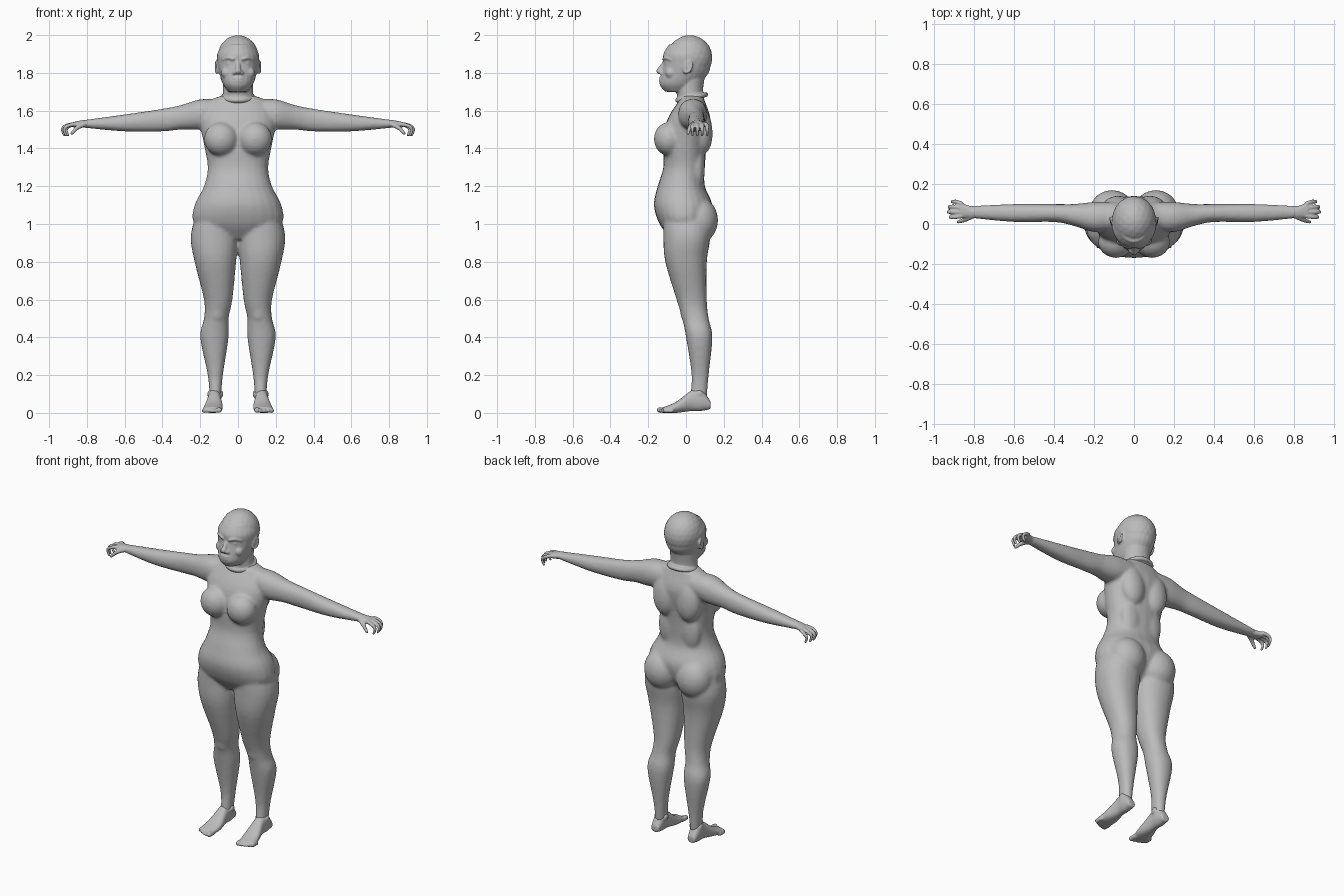
import bpy
import bmesh
import math
from mathutils import Matrix, Vector

SIDES = {"left": 1, "right": -1}

default_cube = bpy.data.objects.get("Cube")
if default_cube:
    bpy.data.objects.remove(default_cube, do_unlink=True)

skin = bpy.data.materials.new("grey skin")
skin.use_nodes = True
grey = (0.5, 0.5, 0.5, 1)
skin.diffuse_color = grey
skin.node_tree.nodes["Principled BSDF"].inputs["Base Color"].default_value = grey


def smooth_sections(rows, steps=4):
    """List sections along a smooth curve through the given rows."""
    keys = [Vector(row) for row in rows]
    last = len(keys) - 1
    sections = []
    for i in range(last):
        start, end = keys[i], keys[i + 1]
        leave = (end - keys[max(i - 1, 0)]) / 2
        arrive = (keys[min(i + 2, last)] - start) / 2
        for step in range(steps):
            t = step / steps
            ease = t * t * (3 - 2 * t)
            sections.append(start.lerp(end, ease) + leave * (t * (1 - t) ** 2)
                            - arrive * (t * t * (1 - t)))
    return sections + [keys[last]]


def bridge(bm, rings, closed=False):
    """Join neighbouring rings with quads and cap open ends."""
    following = rings[1:] + rings[:1] if closed else rings[1:]
    for lower, upper in zip(rings, following):
        for i in range(len(lower)):
            bm.faces.new((lower[i - 1], lower[i], upper[i], upper[i - 1]))
    if not closed:
        bm.faces.new(rings[0])
        bm.faces.new(rings[-1])


def rounded(value, squareness):
    return math.copysign(abs(value) ** (2 / squareness), value)


def loft(bm, axis, rows, side=1, squareness=2.2, segments=24):
    """Skin rounded sections; each row is (position, a_min, a_max, b_min, b_max)."""
    rings = []
    for position, a_min, a_max, b_min, b_max in smooth_sections(rows):
        ring = []
        for i in range(segments):
            angle = math.tau * i / segments
            across = rounded(math.cos(angle), squareness)
            along = rounded(math.sin(angle), squareness)
            a = (a_min + a_max + (a_max - a_min) * across) / 2
            b = (b_min + b_max + (b_max - b_min) * along) / 2
            places = {"x": (position, a, b), "y": (a, position, b), "z": (a, b, position)}
            x, y, z = places[axis]
            ring.append(bm.verts.new((x * side, y, z)))
        rings.append(ring)
    bridge(bm, rings)


def column(bm, rows, squareness=2):
    """Centred upright loft; each row is (height, half_width, front, back)."""
    full_rows = [(height, -half_width, half_width, front, back)
                 for height, half_width, front, back in rows]
    loft(bm, "z", full_rows, squareness=squareness)


def blob(bm, centre, radii, side=1, tilt=0):
    x, y, z = centre
    placement = Matrix.Translation((x * side, y, z))
    shape = Matrix.Rotation(tilt, 4, "X") @ Matrix.Diagonal((*radii, 1))
    bmesh.ops.create_icosphere(bm, subdivisions=3, radius=1, matrix=placement @ shape)


def tube(bm, centres, start_radius, end_radius, side=1, closed=False, segments=10):
    """Round tube along a path, carrying its frame smoothly round the bends."""
    count = len(centres)
    normal = (centres[1] - centres[0]).orthogonal()
    rings = []
    for i, centre in enumerate(centres):
        before = centres[i - 1] if closed or i else centre
        after = centres[(i + 1) % count] if closed or i < count - 1 else centre
        direction = (after - before).normalized()
        normal = (normal - direction * normal.dot(direction)).normalized()
        binormal = direction.cross(normal)
        radius = start_radius + (end_radius - start_radius) * i / (count - 1)
        ring = []
        for k in range(segments):
            angle = math.tau * k / segments
            x, y, z = centre + (normal * math.cos(angle) + binormal * math.sin(angle)) * radius
            ring.append(bm.verts.new((x * side, y, z)))
        rings.append(ring)
    bridge(bm, rings, closed)


def digit(bm, points, start_radius, end_radius, side=1):
    """Tapering bent tube with a rounded tip."""
    tube(bm, smooth_sections(points), start_radius, end_radius, side)
    blob(bm, points[-1], (end_radius, end_radius, end_radius), side)


def rim(bm, centre, across, along, thickness, side=1, count=32):
    """Rounded rim around an ellipse."""
    angles = [math.tau * i / count for i in range(count)]
    path = [Vector(centre) + Vector(across) * math.cos(angle) + Vector(along) * math.sin(angle)
            for angle in angles]
    tube(bm, path, thickness, thickness, side, closed=True)


def finish(bm, name, voxel, smoothing):
    """Fuse the overlapping volumes into one smooth surface."""
    bmesh.ops.recalc_face_normals(bm, faces=bm.faces)
    mesh = bpy.data.meshes.new(name)
    bm.to_mesh(mesh)
    bm.free()
    mesh.materials.append(skin)
    part = bpy.data.objects.new(name, mesh)
    bpy.context.collection.objects.link(part)
    fuse = part.modifiers.new("fuse", "REMESH")
    fuse.mode = "VOXEL"
    fuse.voxel_size = voxel
    fuse.use_smooth_shade = True
    soften = part.modifiers.new("soften", "SMOOTH")
    soften.factor = 0.5
    soften.iterations = smoothing


# Torso
body = bmesh.new()
column(body, [
    (.92, .1, -.08, .06), (1, .23, -.14, .12), (1.1, .23, -.17, .14),
    (1.2, .18, -.15, .1), (1.3, .16, -.12, .1), (1.42, .18, -.12, .11),
    (1.55, .2, -.1, .13), (1.65, .15, -.04, .1), (1.68, .08, -.03, .09)], 2.2)
for side in SIDES.values():
    # Breast, shoulder blade, lower back and buttock
    blob(body, (.09, -.09, 1.45), (.09, .08, .09), side)
    blob(body, (.08, .08, 1.5), (.08, .06, .13), side, .1)
    blob(body, (.07, .06, 1.3), (.07, .04, .13), side)
    blob(body, (.11, .07, 1.02), (.11, .1, .12), side)
    # Leg and kneecap
    loft(body, "z", [
        (.08, .09, .15, .02, .11), (.2, .08, .16, .03, .12), (.4, .05, .2, 0, .14),
        (.5, .05, .18, -.02, .12), (.6, .03, .18, -.05, .11), (.8, .01, .23, -.11, .11),
        (.94, 0, .25, -.12, .13), (1.08, .03, .21, -.12, .12)], side)
    blob(body, (.11, 0, .53), (.04, .03, .05), side)
    # Arm
    loft(body, "x", [
        (.1, -.03, .11, 1.52, 1.66), (.2, -.04, .11, 1.5, 1.66), (.3, -.01, .1, 1.5, 1.63),
        (.4, .01, .1, 1.49, 1.61), (.6, .01, .1, 1.49, 1.58), (.82, .03, .09, 1.51, 1.55)],
        side)
finish(body, "body", .01, 4)

# Skull, face and neck
head = bmesh.new()
blob(head, (0, .02, 1.88), (.11, .12, .12))
column(head, [
    (1.7, .05, -.11, .02), (1.74, .08, -.14, .07), (1.8, .1, -.13, .12),
    (1.85, .11, -.12, .13), (1.9, .11, -.12, .13), (1.95, .08, -.09, .11)])
column(head, [(1.62, .09, -.04, .1), (1.7, .08, -.05, .09), (1.78, .08, -.05, .1)])
# Nose and lips
digit(head, [(0, -.11, 1.86), (0, -.14, 1.81)], .01, .017)
for lip_height in (1.757, 1.772):
    blob(head, (0, -.13, lip_height), (.03, .014, .007))
for side in SIDES.values():
    # Nostril, eye, brow and cheek
    blob(head, (.02, -.13, 1.8), (.01, .015, .01), side)
    blob(head, (.045, -.09, 1.85), (.02, .02, .012), side)
    digit(head, [(.02, -.12, 1.87), (.05, -.11, 1.88), (.08, -.08, 1.87)], .008, .006, side)
    blob(head, (.06, -.08, 1.8), (.03, .03, .03), side)
    # Ear with a raised rim
    blob(head, (.11, .01, 1.83), (.008, .02, .03), side, .2)
    rim(head, (.113, .01, 1.83), (.006, .02, 0), (0, .007, .03), .006, side)
# Creased collar of skin, higher at the nape
rim(head, (0, .03, 1.67), (.08, 0, 0), (0, .075, .015), .013)
finish(head, "head", .006, 2)

for label, side in SIDES.items():
    # Hand with curled fingers and thumb
    hand = bmesh.new()
    loft(hand, "x", [(.78, .03, .09, 1.51, 1.55), (.82, .03, .09, 1.51, 1.55),
                     (.87, .03, .11, 1.51, 1.54)], side)
    for i, reach in enumerate((.9, .91, .905, .89)):
        y = .04 + .02 * i
        spread = .006 * (i - 1)
        digit(hand, [(.86, y, 1.53), (reach, y + spread, 1.52),
                     (reach + .02, y + spread, 1.5), (reach + .01, y + spread, 1.47)],
              .012, .007, side)
    digit(hand, [(.81, .04, 1.53), (.85, .02, 1.51), (.88, .01, 1.48)], .015, .008, side)
    finish(hand, label + "_hand", .005, 2)

    # Foot with ankle bones and toes
    foot = bmesh.new()
    loft(foot, "y", [
        (.13, .1, .15, .02, .06), (.08, .09, .16, .01, .13), (.03, .09, .16, .01, .12),
        (-.05, .08, .18, 0, .06), (-.12, .09, .19, 0, .03)], side)
    for ankle in (.09, .15):
        blob(foot, (ankle, .07, .1), (.012, .02, .02), side)
    for i in range(5):
        size = .011 if i else .015
        x = .1 + .02 * i
        tip = .002 * i * i - .14
        digit(foot, [(x, tip + .04, size), (x, tip, size)], size, size, side)
    finish(foot, label + "_foot", .006, 2)
